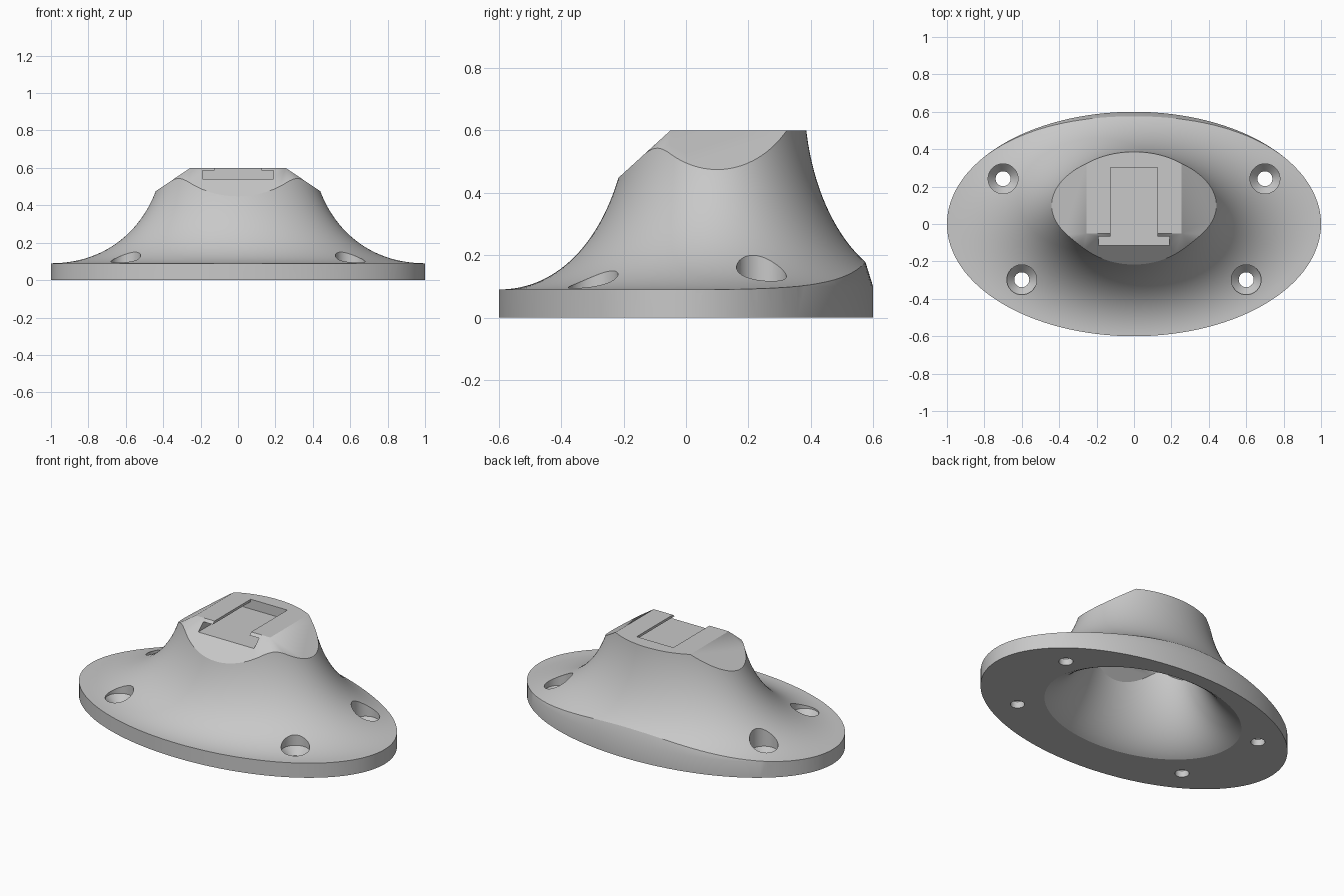
import bpy, bmesh
from math import sin, cos, pi
from mathutils import Vector

old = bpy.data.objects.get("Cube")
if old:
    bpy.data.objects.remove(old)

SEG = 128
CENTRE_Y = 0.1      # neck is set back from the middle of the base
RIM = 0.09
HEIGHT = 0.51       # neck height above the rim

grey = bpy.data.materials.new("plain_grey")
grey.use_nodes = True
grey.diffuse_color = (0.58, 0.58, 0.58, 1)
grey.node_tree.nodes["Principled BSDF"].inputs["Base Color"].default_value = (0.58, 0.58, 0.58, 1)


def make_object(name, bm):
    bmesh.ops.recalc_face_normals(bm, faces=bm.faces)
    mesh = bpy.data.meshes.new(name)
    bm.to_mesh(mesh)
    bm.free()
    mesh.materials.append(grey)
    obj = bpy.data.objects.new(name, mesh)
    bpy.context.collection.objects.link(obj)
    return obj


def loft(rings, cx=0, cy=0, seg=SEG):
    """Closed solid through stacked ellipses given as (x radius, y radius, z)."""
    bm = bmesh.new()
    loops = [[bm.verts.new((cx + rx * cos(2 * pi * i / seg), cy + ry * sin(2 * pi * i / seg), z))
              for i in range(seg)] for rx, ry, z in rings]
    for low, high in zip(loops, loops[1:]):
        for i in range(seg):
            j = (i + 1) % seg
            bm.faces.new((low[i], low[j], high[j], high[i]))
    bm.faces.new(loops[0])
    bm.faces.new(loops[-1])
    return bm


def box(x, y0, y1, z0, z1):
    bm = bmesh.new()
    bmesh.ops.create_cube(bm, size=1)
    for v in bm.verts:
        v.co = (v.co.x * 2 * x, y0 if v.co.y < 0 else y1, z0 if v.co.z < 0 else z1)
    return bm


def slice_off(bm, point, normal):
    """Cut away everything beyond a plane and cap the opening."""
    cut = bmesh.ops.bisect_plane(bm, geom=bm.verts[:] + bm.edges[:] + bm.faces[:], dist=1e-5,
                                 plane_co=Vector(point), plane_no=Vector(normal), clear_outer=True)
    edges = [e for e in cut["geom_cut"] if isinstance(e, bmesh.types.BMEdge)]
    bmesh.ops.holes_fill(bm, edges=edges, sides=0)


def flared_neck(skirt, scale, rim, steps=40):
    """Concave sweep from a wide rim to a small top, with sloped front and sides."""
    rings = list(skirt)
    for k in range(steps + 1):
        a = pi / 2 * (1 - k / steps)
        t = sin(a)
        f = 1 - cos(a) + 0.14 * t * (1 - t)
        rings.append((scale * (0.407 + 0.591 * f), scale * (0.286 + 0.413 * f), rim + HEIGHT * (1 - t)))
    bm = loft(rings, cy=CENTRE_Y * scale)
    # Front and side slopes joined by a rounded corner that fans out from the top
    fan = 10
    for side in (-1, 1):
        for k in range(fan + 1):
            a = pi / 2 * k / fan
            slice_off(bm, (side * 0.255 * scale, -0.05 * scale, rim + HEIGHT),
                      (side * 0.676 * cos(a), -0.91 * sin(a), scale))
    return bm


def boolean(target, bm, operation="DIFFERENCE"):
    cutter = make_object("cutter", bm)
    cutter.hide_render = True
    mod = target.modifiers.new("cut", "BOOLEAN")
    mod.object, mod.operation, mod.solver = cutter, operation, "EXACT"
    bpy.context.view_layer.objects.active = target
    bpy.ops.object.modifier_apply(modifier=mod.name)
    bpy.data.objects.remove(cutter)


# Neck on an oversized plate
mount = make_object("pedestal_mount", flared_neck([(1.15, 0.9, -0.1), (1.15, 0.9, RIM)], 1, RIM))

# Oval base outline, drafted inwards above the rim
boolean(mount, loft([(1, 0.6, 0), (1, 0.6, 0.1), (0.97, 0.575, 0.18), (0.97, 0.575, 0.8)]), "INTERSECT")

# Hollow underside: a narrower neck sunk through the bottom
boolean(mount, flared_neck([(0.79, 0.55, -0.1)], 0.78, -0.033))

# T-shaped slot, open at the front
boolean(mount, box(0.19, -0.5, 0.302, 0.54, 0.585))
boolean(mount, box(0.125, -0.5, 0.302, 0.54, 0.7))

# Countersunk screw holes
for x, y in ((0.7, 0.242), (0.6, -0.298)):
    for side in (-1, 1):
        boolean(mount, loft([(0.04, 0.04, -0.05), (0.04, 0.04, 0.04), (0.08, 0.08, 0.085),
                             (0.08, 0.08, 0.5)], side * x, y, 40))

bpy.ops.object.select_all(action="DESELECT")
mount.select_set(True)
bpy.context.view_layer.objects.active = mount
bpy.ops.object.shade_smooth_by_angle(angle=0.35)
